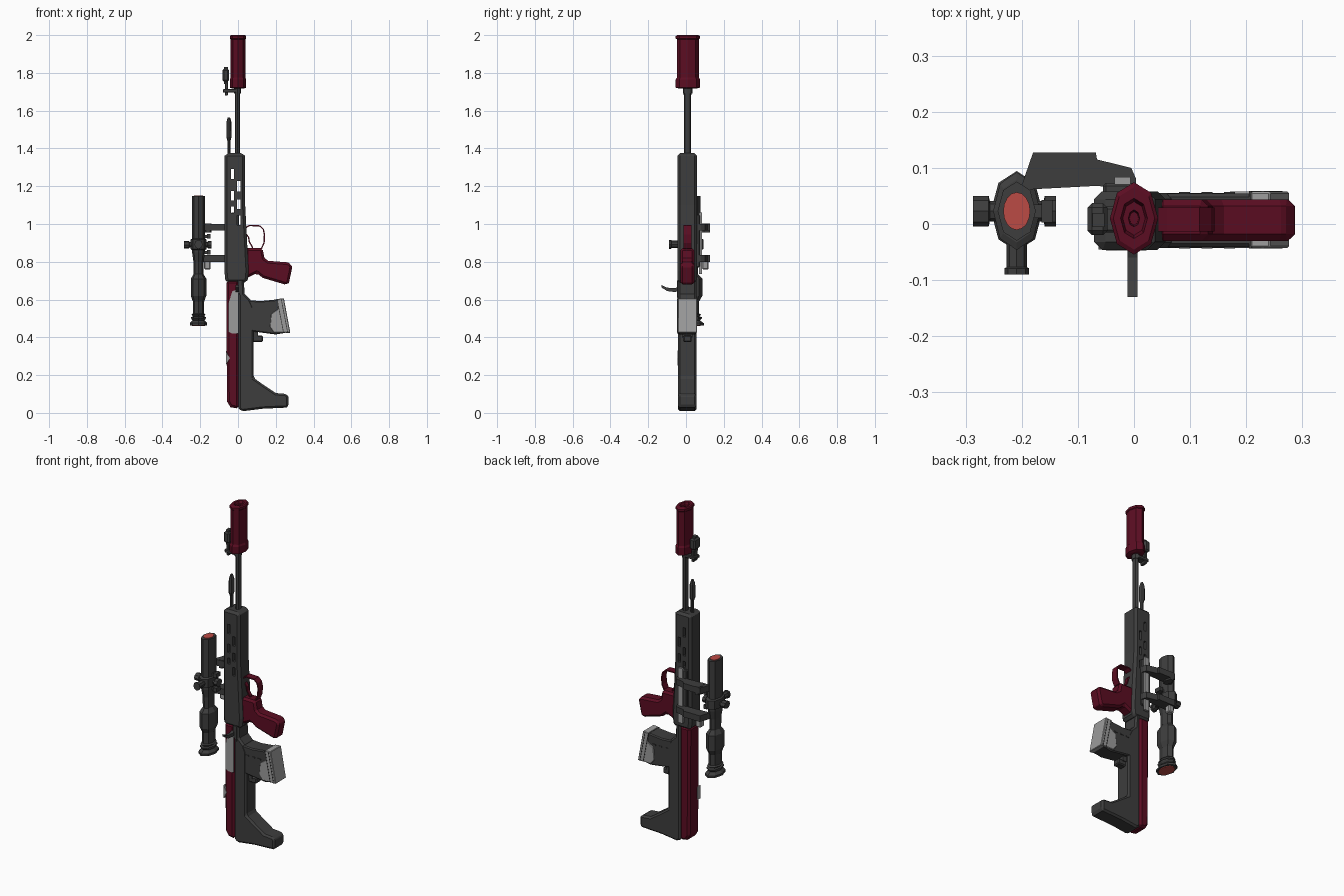
import bpy, bmesh, math
from mathutils import Vector, Matrix

def material(name, rgb):
    m = bpy.data.materials.new(name)
    m.diffuse_color = (*rgb, 1)
    return m

DARK = material("dark_grey", (0.047, 0.047, 0.047))
RED = material("dark_red", (0.105, 0.004, 0.016))
LIGHT = material("light_grey", (0.33, 0.33, 0.33))
LENS = material("lens_red", (0.5, 0.07, 0.06))
YC = 0.008  # middle plane of the weapon


def finish(bm, name, mat, bevel=0):
    bmesh.ops.recalc_face_normals(bm, faces=bm.faces)
    me = bpy.data.meshes.new(name)
    bm.to_mesh(me)
    bm.free()
    ob = bpy.data.objects.new(name, me)
    bpy.context.collection.objects.link(ob)
    me.materials.append(mat)
    if bevel:
        b = ob.modifiers.new("chamfer", 'BEVEL')
        b.width, b.segments, b.limit_method = bevel, 1, 'ANGLE'
        b.angle_limit = math.radians(50)
    return ob


def prism(name, pts, lo, hi, mat, bevel=0, axis='Y'):
    """Extrude a 2D outline along an axis."""
    place = {'Y': lambda a, b, t: (a, t, b), 'X': lambda a, b, t: (t, a, b),
             'Z': lambda a, b, t: (a, b, t)}[axis]
    bm = bmesh.new()
    f = bm.faces.new([bm.verts.new(place(a, b, lo)) for a, b in pts])
    ext = bmesh.ops.extrude_face_region(bm, geom=[f])
    d = Vector(place(0, 0, hi - lo))
    bmesh.ops.translate(bm, vec=d, verts=[v for v in ext['geom'] if isinstance(v, bmesh.types.BMVert)])
    return finish(bm, name, mat, bevel)


def box(name, x0, x1, y0, y1, z0, z1, mat, bevel=0):
    return prism(name, [(x0, z0), (x1, z0), (x1, z1), (x0, z1)], y0, y1, mat, bevel)


def lathe(name, centre, profile, stretch, mat, sides=8, rot=None):
    """Turned part: (height, radius) pairs, stretched in y, optionally rotated."""
    bm = bmesh.new()
    rings = []
    for h, r in profile:
        rings.append([bm.verts.new((r * math.cos(2 * math.pi * i / sides),
                                    r * stretch * math.sin(2 * math.pi * i / sides), h))
                      for i in range(sides)])
    for a, b in zip(rings, rings[1:]):
        for i in range(sides):
            j = (i + 1) % sides
            bm.faces.new((a[i], a[j], b[j], b[i]))
    bm.faces.new(rings[0])
    bm.faces.new(rings[-1])
    if rot:
        bm.transform(rot)
    bm.transform(Matrix.Translation(centre))
    return finish(bm, name, mat)


def ribbon(name, path, width, thick, mat):
    bm = bmesh.new()
    rows = [[bm.verts.new((x, YC + s * width / 2, z)) for s in (-1, 1)] for x, z in path]
    for a, b in zip(rows, rows[1:]):
        bm.faces.new((a[0], a[1], b[1], b[0]))
    ob = finish(bm, name, mat)
    m = ob.modifiers.new("thickness", 'SOLIDIFY')
    m.thickness, m.offset = thick, 0
    return ob


# suppressor and barrel
lathe("suppressor", (0, 0.01, 0),
      [(1.717, 0.03), (1.722, 0.043), (1.765, 0.043), (1.775, 0.039), (1.978, 0.039), (1.982, 0.043),
       (1.995, 0.043), (2.0, 0.037), (2.0, 0.024), (1.985, 0.02), (1.985, 0.01), (1.94, 0.008)], 1.5, RED)
lathe("barrel", (-0.003, YC, 0), [(1.3, 0.014), (1.69, 0.014), (1.69, 0.018), (1.73, 0.018)], 1.4, DARK)
lathe("gas_rod", (-0.048, YC, 0),
      [(1.35, 0.008), (1.44, 0.008), (1.46, 0.014), (1.54, 0.013), (1.565, 0.006)], 1.4, DARK)

# front sight
box("front_sight_base", -0.08, 0.0, -0.015, 0.031, 1.695, 1.715, DARK, 0.004)
box("front_sight_clamp", -0.07, -0.052, -0.012, 0.028, 1.68, 1.75, DARK, 0.004)
box("front_sight_hood", -0.083, -0.047, -0.02, 0.037, 1.755, 1.82, DARK, 0.008)
box("front_sight_post", -0.074, -0.053, -0.005, 0.02, 1.74, 1.83, DARK)

# receiver and handguard with vent slots
receiver = prism("receiver", [(-0.071, 1.36), (-0.065, 1.375), (0.03, 1.375), (0.038, 1.36), (0.038, 1.1),
                              (0.05, 0.87), (0.056, 0.75), (0.05, 0.69), (-0.066, 0.69), (-0.071, 0.74)],
                 -0.046, 0.058, DARK, 0.014)
for i, (x, z, h) in enumerate([(-0.028, 1.265, 0.055), (-0.028, 1.15, 0.05), (-0.028, 1.075, 0.035),
                               (0.004, 1.2, 0.055), (0.004, 1.105, 0.05), (0.004, 1.02, 0.05)]):
    cut = box(f"slot_cutter_{i}", x - 0.008, x + 0.008, -0.2, 0.2, z - h / 2, z + h / 2, DARK)
    cut.hide_render = True
    cut.hide_viewport = False
    cut.display_type = 'WIRE'
    b = receiver.modifiers.new("slot", 'BOOLEAN')
    b.object, b.operation, b.solver = cut, 'DIFFERENCE', 'EXACT'

# trigger group and grip
ribbon("trigger_guard", [(0.04, 0.98), (0.06, 0.992), (0.115, 0.99), (0.134, 0.972), (0.14, 0.945),
                         (0.138, 0.9), (0.125, 0.872), (0.1, 0.86)], 0.042, 0.007, RED)
ribbon("trigger", [(0.04, 0.95), (0.056, 0.93), (0.06, 0.905), (0.075, 0.88), (0.08, 0.86)], 0.02, 0.007, RED)
prism("grip", [(0.04, 0.872), (0.13, 0.872), (0.14, 0.82), (0.16, 0.805), (0.262, 0.797), (0.282, 0.788),
               (0.287, 0.77), (0.27, 0.69), (0.258, 0.677), (0.13, 0.715), (0.1, 0.74), (0.04, 0.71)],
      -0.03, 0.044, RED, 0.012)

# stock: red cover, dark lower frame with butt
prism("stock_cover", [(-0.062, 0.7), (0.004, 0.7), (0.004, 0.022), (-0.04, 0.03), (-0.058, 0.06)],
      -0.043, 0.055, RED, 0.012)
prism("stock_frame", [(0.002, 0.72), (0.03, 0.72), (0.035, 0.63), (0.065, 0.6), (0.083, 0.56), (0.083, 0.185),
                      (0.14, 0.145), (0.2, 0.105), (0.258, 0.1), (0.267, 0.085), (0.267, 0.035),
                      (0.258, 0.028), (0.13, 0.022), (0.02, 0.008), (0.002, 0.025)],
      -0.043, 0.055, DARK, 0.01)
prism("bolt_cover", [(0.003, 0.655), (-0.03, 0.645), (-0.05, 0.58), (-0.05, 0.43), (-0.03, 0.42), (0.003, 0.42)],
      -0.047, -0.04, LIGHT)
prism("charging_handle", [(-0.13, 0.677), (-0.13, 0.664), (-0.1, 0.645), (-0.06, 0.64), (-0.03, 0.645),
                          (-0.03, 0.672), (-0.06, 0.66), (-0.1, 0.663)], -0.012, 0.006, DARK, 0, 'X')
prism("sling_plate", [(-0.063, 0.25), (-0.052, 0.275), (-0.043, 0.29), (-0.052, 0.305), (-0.063, 0.33)],
      -0.045, -0.02, LIGHT)
prism("ejection_latch", [(0.0, 0.7), (0.022, 0.7), (0.022, 0.61), (0.0, 0.64)], -0.047, 0.0, DARK)

# magazine with worn light end
prism("magazine", [(0.05, 0.597), (0.12, 0.592), (0.24, 0.604), (0.274, 0.428), (0.2, 0.415), (0.05, 0.435)],
      -0.041, 0.054, DARK, 0.006)
prism("magazine_end", [(0.168, 0.455), (0.19, 0.425), (0.277, 0.424), (0.243, 0.607), (0.207, 0.603),
                       (0.212, 0.55), (0.175, 0.525)], -0.0425, 0.0575, LIGHT, 0.003)
for dx in (0, 0.022):
    prism(f"magazine_rib_{int(dx * 1000)}", [(0.205 + dx, 0.602), (0.209 + dx, 0.602), (0.243 + dx, 0.426),
                                            (0.239 + dx, 0.426)], -0.044, 0.059, DARK)
for i in range(3):
    box(f"magazine_notch_{i}", 0.08 + 0.04 * i, 0.1 + 0.04 * i, -0.044, 0.057, 0.54, 0.547, DARK)
box("magazine_catch", 0.07, 0.132, -0.015, 0.03, 0.375, 0.41, DARK, 0.006)
box("magazine_catch_stem", 0.07, 0.105, -0.02, 0.035, 0.4, 0.44, DARK)

# scope body, lenses and rings
SX, SY = -0.209, 0.023
lathe("scope_tube", (SX, SY, 0),
      [(0.463, 0.046), (0.475, 0.046), (0.49, 0.032), (0.5, 0.039), (0.507, 0.039), (0.511, 0.03), (0.52, 0.037),
       (0.526, 0.03), (0.59, 0.03), (0.62, 0.041), (0.71, 0.041), (0.735, 0.026), (0.8, 0.027), (0.85, 0.034),
       (1.148, 0.034)], 1.55, DARK)
lathe("front_lens", (SX, SY, 1.145), [(0, 0.024), (0.006, 0.024)], 1.4, LENS, 16)
lathe("rear_lens", (SX, SY, 0.459), [(0, 0.035), (0.006, 0.035)], 1.5, LENS, 16)
lathe("scope_collar", (SX, SY, 0), [(0.862, 0.034), (0.867, 0.042), (0.918, 0.042), (0.923, 0.034)], 1.65, DARK)

# turrets on three sides
for name, ang, start, end in (("left_turret", -90, 0.04, 0.078), ("right_turret", 90, 0.04, 0.07)):
    lathe(name, (SX, SY, 0.89),
          [(0.02, 0.014), (start + 0.008, 0.014), (start + 0.01, 0.021), (end, 0.021)],
          1.3, DARK, 8, Matrix.Rotation(math.radians(ang), 4, 'Y'))
lathe("top_turret", (SX, SY, 0.892), [(0.03, 0.018), (0.1, 0.018), (0.102, 0.022), (0.113, 0.022)],
      1.1, DARK, 8, Matrix.Rotation(math.radians(90), 4, 'X'))
for z in (0.85, 0.935):
    box(f"clamp_bolt_{int(z * 1000)}", -0.165, -0.145, SY - 0.02, SY + 0.02, z - 0.012, z + 0.012, DARK)
    box(f"clamp_link_{int(z * 1000)}", -0.2, -0.16, SY - 0.012, SY + 0.012, z - 0.008, z + 0.008, DARK)

# side mount: rail and two arms
box("mount_rail", -0.055, 0.004, 0.05, 0.073, 0.77, 1.05, DARK, 0.005)
box("mount_rail_plate", -0.035, -0.006, 0.07, 0.084, 0.735, 1.06, LIGHT)
for z in (0.965, 0.8):
    prism(f"mount_arm_{int(z * 1000)}", [(-0.205, 0.055), (-0.18, 0.127), (-0.068, 0.127), (-0.066, 0.115),
                                        (-0.005, 0.1), (0.004, 0.08), (0.004, 0.06), (-0.066, 0.068),
                                        (-0.18, 0.062)], z, z + 0.036, DARK, 0, 'Z')
lathe("mount_screw", (-0.159, 0.096, 0), [(0.955, 0.02), (1.003, 0.02)], 1.8, DARK, 6, Matrix.Rotation(0, 4, 'Z'))
box("mount_lever", -0.18, -0.145, 0.085, 0.12, 0.76, 0.803, LIGHT, 0.005)
